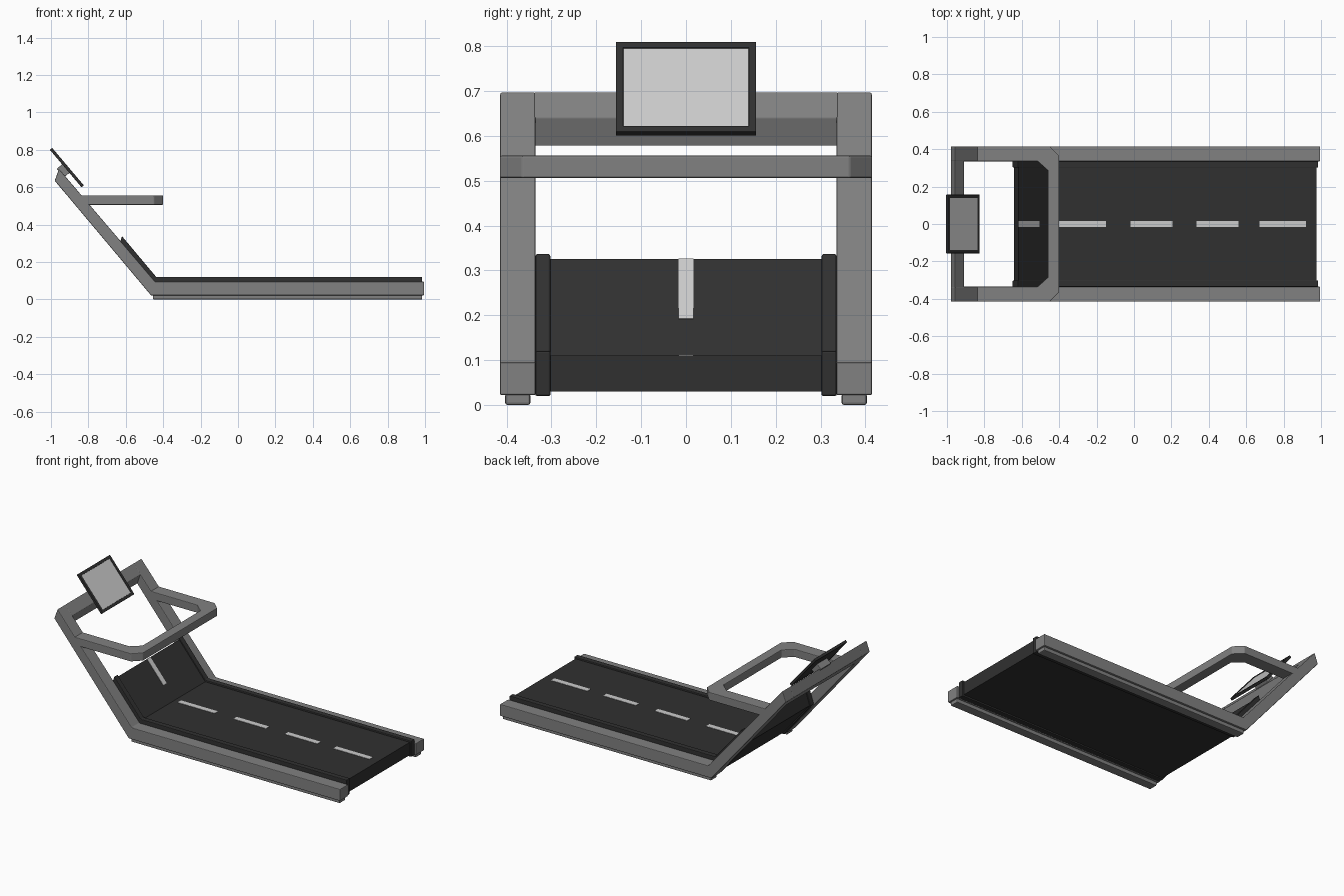
import bpy, bmesh, math
from mathutils import Vector, Matrix

if "Cube" in bpy.data.objects:
    bpy.data.objects.remove(bpy.data.objects["Cube"])


def material(name, v):
    m = bpy.data.materials.new(name)
    m.diffuse_color = (v, v, v, 1)
    m.use_nodes = True
    m.node_tree.nodes["Principled BSDF"].inputs["Base Color"].default_value = m.diffuse_color
    return m


GREY = material("frame_grey", 0.22)
DARK = material("rubber_black", 0.03)
LIGHT = material("light_grey", 0.55)


def prism(name, pts, a, b, mat, axis="y", bevel=0.0):
    """Extrude a closed 2D outline between a and b along y (xz outline) or z (xy outline)."""
    bm = bmesh.new()
    place = (lambda p, t: (p[0], t, p[1])) if axis == "y" else (lambda p, t: (p[0], p[1], t))
    lo = [bm.verts.new(place(p, a)) for p in pts]
    hi = [bm.verts.new(place(p, b)) for p in pts]
    bm.faces.new(lo)
    bm.faces.new(hi[::-1])
    n = len(pts)
    for i in range(n):
        bm.faces.new((lo[i], hi[i], hi[(i + 1) % n], lo[(i + 1) % n]))
    bmesh.ops.recalc_face_normals(bm, faces=bm.faces[:])
    me = bpy.data.meshes.new(name)
    bm.to_mesh(me)
    bm.free()
    ob = bpy.data.objects.new(name, me)
    bpy.context.collection.objects.link(ob)
    me.materials.append(mat)
    if bevel:
        mod = ob.modifiers.new("Bevel", "BEVEL")
        mod.width, mod.segments = bevel, 2
    return ob


def mirror_y(ob):
    mod = ob.modifiers.new("Mirror", "MIRROR")
    mod.use_axis = (False, True, False)
    return ob


# Bent side rails running from the tail up to the console
rail = [(0.995, 0.022), (0.995, 0.095), (-0.443, 0.095),
        (-0.957, 0.698), (-0.98, 0.635), (-0.465, 0.022)]
mirror_y(prism("side_rail", rail, 0.335, 0.415, GREY, bevel=0.004))

# Crossbar joining the tops of the rails
bar = [(-0.98, 0.635), (-0.957, 0.698), (-0.909, 0.641), (-0.932, 0.577)]
prism("console_crossbar", bar, -0.34, 0.34, GREY, bevel=0.003)

# Long feet under the rails
foot = [(0.985, 0.0), (0.985, 0.026), (-0.455, 0.026), (-0.455, 0.0)]
mirror_y(prism("foot_strip", foot, 0.347, 0.403, GREY, bevel=0.005))

# Raised edge strips beside the belt
strip = [(0.985, 0.02), (0.985, 0.12), (-0.437, 0.12),
         (-0.62, 0.338), (-0.65, 0.25), (-0.462, 0.022)]
mirror_y(prism("belt_edge_strip", strip, 0.302, 0.336, DARK, bevel=0.004))

# Belt deck with the sloped front panel
deck = [(0.975, 0.03), (0.975, 0.11), (-0.438, 0.11),
        (-0.618, 0.325), (-0.642, 0.25), (-0.457, 0.03)]
prism("belt_deck", deck, -0.305, 0.305, DARK)

# Centre line dashes on the belt
for i, (x0, x1) in enumerate([(-0.405, -0.15), (-0.02, 0.205), (0.335, 0.56), (0.67, 0.92)]):
    prism(f"belt_dash_{i}", [(x0, 0.105), (x1, 0.105), (x1, 0.112), (x0, 0.112)],
          -0.0165, 0.0165, LIGHT)
prism("front_panel_dash", [(-0.508, 0.19), (-0.62, 0.324), (-0.617, 0.327), (-0.504, 0.193)],
      -0.0165, 0.0165, LIGHT)

# U-shaped hand rail with cut corners
half = [(-0.85, 0.415), (-0.45, 0.415), (-0.40, 0.365)]
inner = [(-0.85, 0.335), (-0.515, 0.335), (-0.46, 0.285)]
flip = lambda pts: [(x, -y) for x, y in pts]
prism("hand_rail", half + flip(half)[::-1] + flip(inner) + inner[::-1],
      0.506, 0.556, GREY, axis="z", bevel=0.004)

# Tilted console: local x runs down the slope, local z faces the runner
down = Vector((0.645, 0, -0.764)).normalized()
side = Vector((0, 1, 0))
out = down.cross(side)
tilt = Matrix((down, side, out)).transposed().to_4x4()
tilt.translation = Vector((-0.915, 0, 0.705))


def plate(name, hx, hy, z0, z1, mat, bevel=0.0):
    ob = prism(name, [(-hx, -hy), (hx, -hy), (hx, hy), (-hx, hy)], z0, z1, mat, "z", bevel)
    ob.matrix_world = tilt
    return ob


plate("screen_back", 0.127, 0.15, -0.007, 0.003, DARK)
plate("screen", 0.115, 0.14, 0.0, 0.0045, LIGHT)

# Raised border around the screen
for s in (-1, 1):
    for name, hx, hy, off in (("screen_border_end", 0.0085, 0.1565, (s * 0.1225, 0, 0)),
                              ("screen_border_side", 0.131, 0.0085, (0, s * 0.148, 0))):
        ob = plate(name, hx, hy, -0.008, 0.008, DARK, 0.002)
        ob.matrix_world = tilt @ Matrix.Translation(off)

# Bracket between crossbar and screen
plate("screen_bracket", 0.03, 0.05, -0.045, -0.005, GREY, 0.003)
